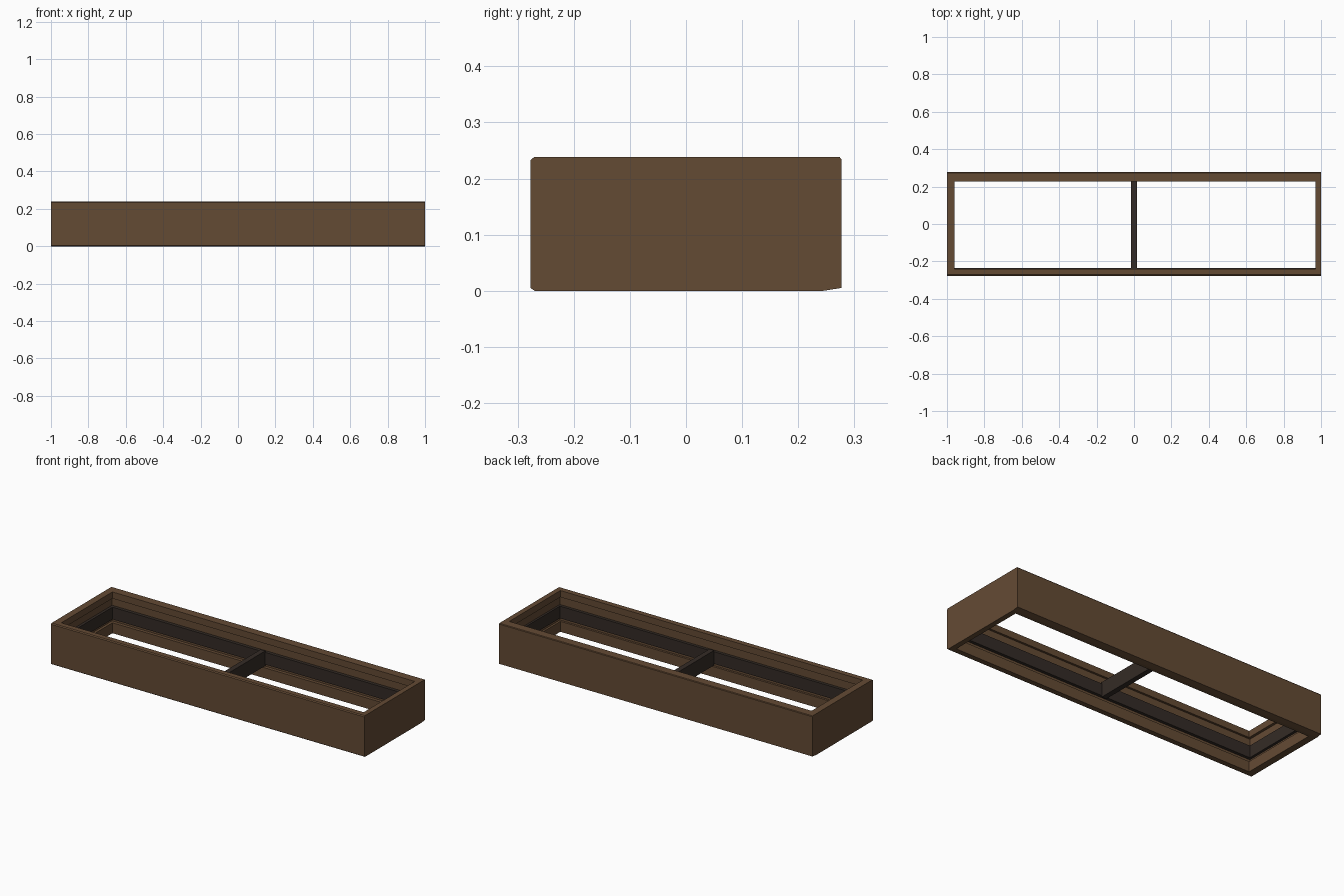
import bpy, bmesh

if "Cube" in bpy.data.objects:
    bpy.data.objects.remove(bpy.data.objects["Cube"])


def material(name, color):
    m = bpy.data.materials.new(name)
    m.diffuse_color = (*color, 1)
    m.use_nodes = True
    m.node_tree.nodes["Principled BSDF"].inputs["Base Color"].default_value = m.diffuse_color
    return m


wood = material("brown_wood", (0.127, 0.069, 0.034))
dark = material("dark_rail", (0.034, 0.024, 0.019))


def finish(name, bm, mat):
    bmesh.ops.recalc_face_normals(bm, faces=bm.faces)
    me = bpy.data.meshes.new(name)
    bm.to_mesh(me)
    bm.free()
    me.materials.append(mat)
    ob = bpy.data.objects.new(name, me)
    bpy.context.collection.objects.link(ob)
    return ob


def prism(name, profile, x0, x1, mat):
    """Extrude a (y, z) profile along x."""
    bm = bmesh.new()
    face = bm.faces.new([bm.verts.new((x0, y, z)) for y, z in profile])
    ext = bmesh.ops.extrude_face_region(bm, geom=[face])
    verts = [v for v in ext["geom"] if isinstance(v, bmesh.types.BMVert)]
    bmesh.ops.translate(bm, verts=verts, vec=(x1 - x0, 0, 0))
    return finish(name, bm, mat)


def box(name, x, y, z, mat):
    return prism(name, [(y[0], z[0]), (y[1], z[0]), (y[1], z[1]), (y[0], z[1])], *x, mat)


def ring(name, outer, inner, z, mat):
    """Four mitre-free bars; outer and inner are (x0, x1, y0, y1)."""
    ox0, ox1, oy0, oy1 = outer
    ix0, ix1, iy0, iy1 = inner
    box(name + "_front", (ox0, ox1), (oy0, iy0), z, mat)
    box(name + "_back", (ox0, ox1), (iy1, oy1), z, mat)
    box(name + "_left", (ox0, ix0), (iy0, iy1), z, mat)
    box(name + "_right", (ix1, ox1), (iy0, iy1), z, mat)


H = 0.238
# long outer boards with small edge chamfers
prism("front_board", [(-0.252, 0), (-0.270, 0), (-0.277, 0.005), (-0.277, H - 0.005),
                      (-0.271, H), (-0.252, H)], -1, 1, wood)
prism("back_board", [(0.245, 0), (0.277, 0.005), (0.277, H - 0.004),
                     (0.274, H), (0.245, H)], -1, 1, wood)

# end boards fitted between the long boards
box("left_board", (-1, -0.975), (-0.252, 0.245), (0, H), wood)
box("right_board", (0.982, 1), (-0.252, 0.245), (0, H), wood)

# inner trim along the top and bottom rims
cavity = (-0.975, 0.982, -0.252, 0.245)
opening = (-0.96, 0.97, -0.24, 0.226)
ring("top_trim", cavity, opening, (0.20, H), wood)
ring("bottom_trim", cavity, opening, (0, 0.06), wood)

# dark support rails and centre beam
ring("support_rail", cavity, (-0.96, 0.97, -0.235, 0.226), (0.08, 0.15), dark)
box("centre_beam", (-0.015, 0.015), (-0.236, 0.228), (0.072, 0.158), dark)
